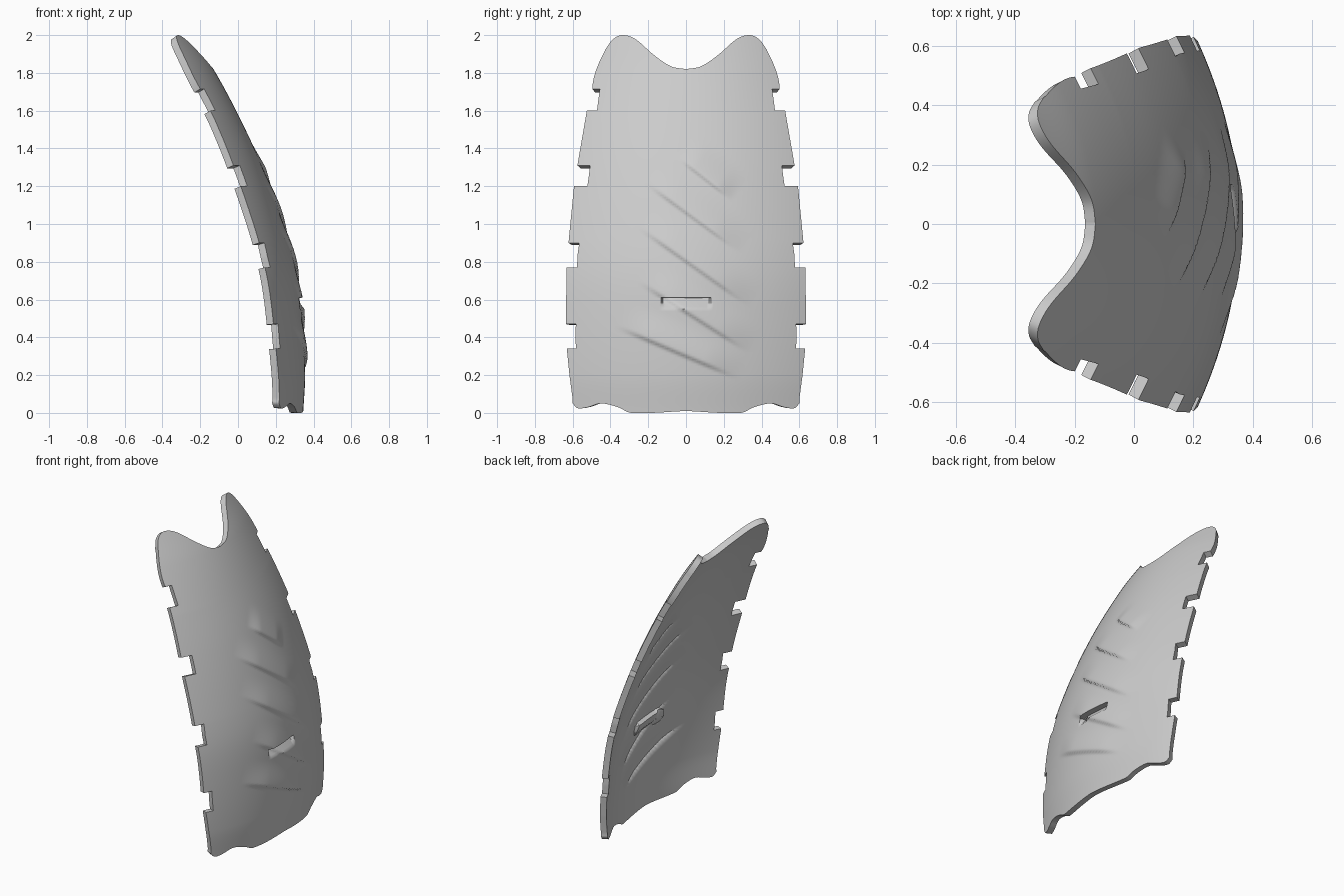
import bpy, math

if "Cube" in bpy.data.objects:
    bpy.data.objects.remove(bpy.data.objects["Cube"], do_unlink=True)


def lerp_table(points, v):
    """Piecewise linear lookup."""
    if v <= points[0][0]:
        return points[0][1]
    for (a, fa), (b, fb) in zip(points, points[1:]):
        if v <= b:
            return fa + (fb - fa) * (v - a) / (b - a)
    return points[-1][1]


def smooth_table(points, v):
    """Lookup with eased slopes (Catmull-Rom style)."""
    n = len(points)
    v = min(max(v, points[0][0]), points[-1][0])
    slope = []
    for i in range(n):
        p, q = points[max(i - 1, 0)], points[min(i + 1, n - 1)]
        slope.append((q[1] - p[1]) / (q[0] - p[0]))
    for i in range(n - 1):
        (a, fa), (b, fb) = points[i], points[i + 1]
        if v <= b:
            h, t = b - a, (v - a) / (b - a)
            return (fa * (1 + 2 * t) * (1 - t) ** 2 + slope[i] * h * t * (1 - t) ** 2
                    + fb * t * t * (3 - 2 * t) + slope[i + 1] * h * t * t * (t - 1))


def ease(t):
    t = min(max(t, 0), 1)
    return t * t * (3 - 2 * t)


# Shape tables: spine depth, crosswise bow, widths, top and bottom edges
SPINE = [(0, .345), (.2, .355), (.5, .34), (.75, .308), (1.0, .24), (1.3, .13),
         (1.58, 0), (1.82, -.13), (2.0, -.25)]
BOW = [(0, .36), (.5, .385), (.9, .41), (1.55, .48), (2.0, .6)]
TAB_W = [(.03, .60), (.33, .63), (.47, .635), (.77, .633), (.9, .622), (1.18, .595),
         (1.31, .575), (1.6, .525), (1.72, .495)]
BODY_W = [(0, .57), (.4, .585), (.83, .575), (1.25, .515), (1.65, .465), (1.72, .455)]
TOP = [(0, 1.82), (.08, 1.835), (.17, 1.895), (.27, 1.98), (.34, 2.0), (.39, 1.975), (.43, 1.92)]
BOTTOM = [(0, .01), (.29, .0), (.36, .03), (.45, .05), (.52, .03), (.575, .025), (.6, .05)]
NOTCHES = [(.34, .47), (.77, .9), (1.2, 1.31), (1.6, 1.715)]
# Diagonal folds as (y, z) start and end
FOLDS = [(-.02, 1.33, .21, 1.15), (-.18, 1.19, .23, .89), (-.21, .95, .27, .61),
         (-.2, .66, .27, .36), (-.31, .43, .21, .21)]
SLOT_Y, SLOT_LOW, SLOT_HIGH = (-.125, .125), .55, .61


def relief(y, z):
    """Folds and the recessed slot."""
    d = 0
    for y0, z0, y1, z1 in FOLDS:
        length = math.hypot(y1 - y0, z1 - z0)
        ty, tz = (y1 - y0) / length, (z1 - z0) / length
        along = ((y - y0) * ty + (z - z0) * tz) / length
        above = -(y - y0) * tz + (z - z0) * ty
        ends = ease((along + .15) / .4) * ease((1.15 - along) / .4)
        if above > -.008:
            d += .016 * ends * ease((above + .008) / .016) * (1 - ease(above / .17))
    if SLOT_Y[0] < y < SLOT_Y[1] and SLOT_LOW < z < SLOT_HIGH:
        d -= .04 * (z - SLOT_LOW) / (SLOT_HIGH - SLOT_LOW)
    return d


def point(s, zb):
    """Plate point from column position s (-2..2) and base height zb."""
    a = abs(s)
    zc = min(zb, 1.715)
    body, tab = lerp_table(BODY_W, zc), lerp_table(TAB_W, zc)
    y = body * a if a <= 1 else body + (tab - body) * (a - 1)
    z = zb
    if zb > 1.715:
        t = (zb - 1.715) / .285
        y *= 1 - .14 * t ** 1.7
        z = 1.715 + t * (smooth_table(TOP, y) - 1.715)
    elif zb < .2:
        z = zb + smooth_table(BOTTOM, y) * (1 - zb / .2)
    x = smooth_table(SPINE, z) - lerp_table(BOW, z) * y * y
    y = math.copysign(y, s)
    return x + relief(y, z), y, z


# Rows line up with the notches and slot; columns are body plus tab strips
stops = sorted({0, .2, SLOT_LOW, SLOT_HIGH - .003, SLOT_HIGH, 1.715, 2.0}
               | {v for n in NOTCHES for v in n})
rows = [0]
for a, b in zip(stops, stops[1:]):
    n = max(1, round((b - a) / .012))
    rows += [a + (b - a) * (i + 1) / n for i in range(n)]
N, E = 96, 4
cols = ([-2 + i / E for i in range(E)] + [-1 + 2 * i / N for i in range(N + 1)]
        + [1 + (i + 1) / E for i in range(E)])

verts = [point(s, z) for z in rows for s in cols]
faces = []
for r in range(len(rows) - 1):
    mid = (rows[r] + rows[r + 1]) / 2
    notched = any(a < mid < b for a, b in NOTCHES)
    for c in range(len(cols) - 1):
        if notched and abs(cols[c] + cols[c + 1]) > 2:
            continue
        k = r * len(cols) + c
        faces.append((k, k + 1, k + len(cols) + 1, k + len(cols)))

mesh = bpy.data.meshes.new("curved_plate")
mesh.from_pydata(verts, [], faces)
import bmesh
bm = bmesh.new()
bm.from_mesh(mesh)
bmesh.ops.delete(bm, geom=[v for v in bm.verts if not v.link_faces], context='VERTS')
bm.to_mesh(mesh)
bm.free()
plate = bpy.data.objects.new("curved_plate", mesh)
bpy.context.collection.objects.link(plate)

# Plain grey material
mat = bpy.data.materials.new("plain_grey")
mat.use_nodes = True
grey = (.6, .6, .6, 1)
mat.diffuse_color = grey
mat.node_tree.nodes["Principled BSDF"].inputs["Base Color"].default_value = grey
mesh.materials.append(mat)

# Wall thickness grows inward
solid = plate.modifiers.new("thickness", 'SOLIDIFY')
solid.thickness = .04
solid.offset = -1
bpy.context.view_layer.objects.active = plate
plate.select_set(True)
bpy.ops.object.modifier_apply(modifier=solid.name)
bpy.ops.object.shade_smooth_by_angle(angle=math.radians(50))
